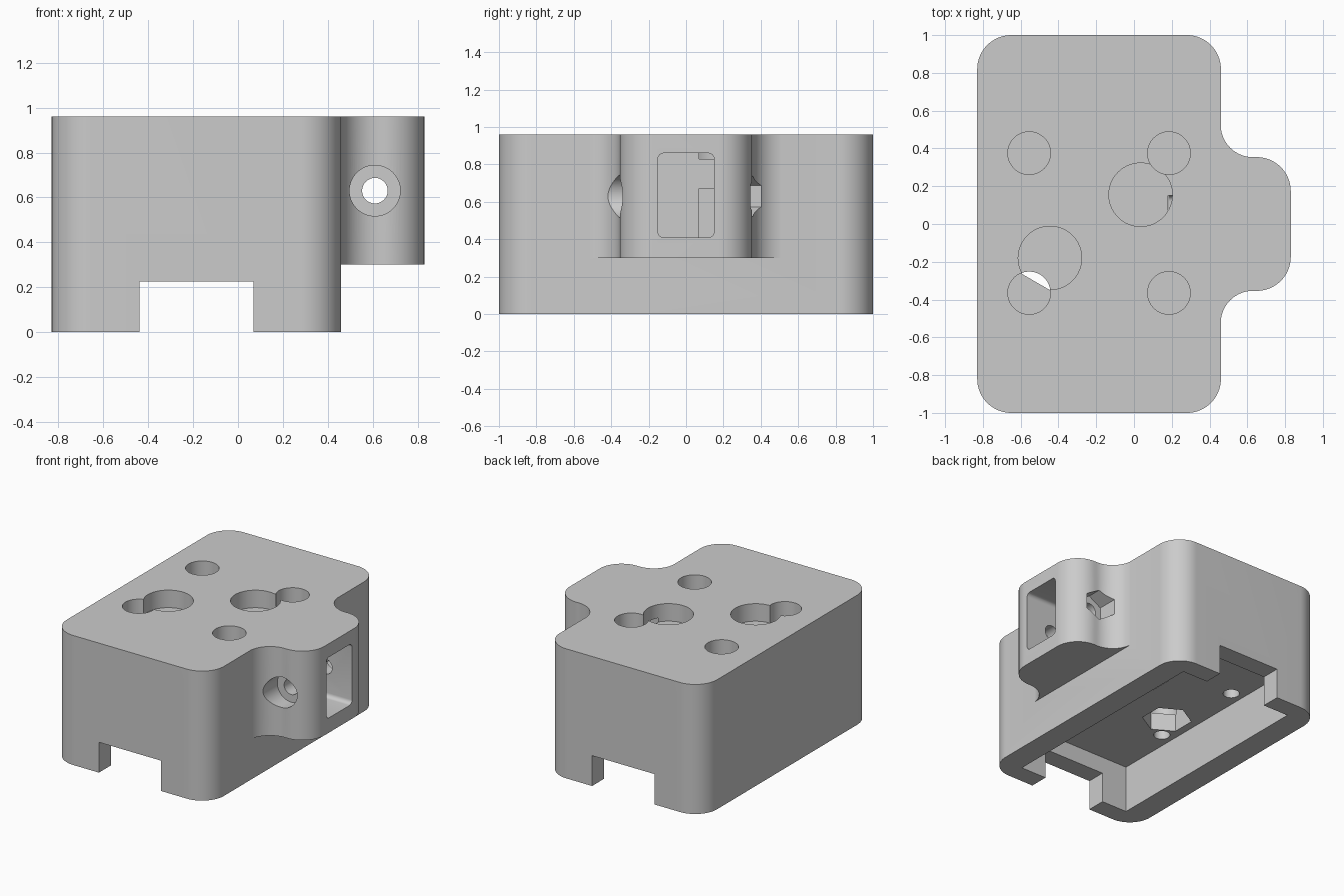
import bpy
import bmesh
from math import cos, sin, pi, radians

cube = bpy.data.objects.get("Cube")
if cube:
    bpy.data.objects.remove(cube, do_unlink=True)

grey = bpy.data.materials.new("light_grey")
grey.use_nodes = True
grey.diffuse_color = (0.6, 0.6, 0.6, 1)
grey.node_tree.nodes["Principled BSDF"].inputs["Base Color"].default_value = (0.6, 0.6, 0.6, 1)


def arc(cx, cy, r, a0, a1, n=20):
    """Points along an arc, angles in degrees."""
    return [(cx + r * cos(radians(a0 + (a1 - a0) * i / n)),
             cy + r * sin(radians(a0 + (a1 - a0) * i / n))) for i in range(n + 1)]


def ring(cx, cy, r, n=64, turn=0.0):
    return [(cx + r * cos(turn + 2 * pi * i / n),
             cy + r * sin(turn + 2 * pi * i / n)) for i in range(n)]


def rounded(x0, x1, y0, y1, r, n=20):
    return (arc(x1 - r, y1 - r, r, 0, 90, n) + arc(x0 + r, y1 - r, r, 90, 180, n)
            + arc(x0 + r, y0 + r, r, 180, 270, n) + arc(x1 - r, y0 + r, r, 270, 360, n))


def box(x0, x1, y0, y1):
    return [(x0, y0), (x1, y0), (x1, y1), (x0, y1)]


def prism(name, points, low, high, axis="z"):
    """Extrude a closed outline along an axis."""
    place = {"z": lambda u, v, w: (u, v, w),
             "y": lambda u, v, w: (u, w, v),
             "x": lambda u, v, w: (w, u, v)}[axis]
    bm = bmesh.new()
    a = [bm.verts.new(place(u, v, low)) for u, v in points]
    b = [bm.verts.new(place(u, v, high)) for u, v in points]
    bm.faces.new(a)
    bm.faces.new(b)
    for i in range(len(points)):
        j = (i + 1) % len(points)
        bm.faces.new((a[i], a[j], b[j], b[i]))
    bmesh.ops.recalc_face_normals(bm, faces=bm.faces)
    mesh = bpy.data.meshes.new(name)
    bm.to_mesh(mesh)
    bm.free()
    mesh.materials.append(grey)
    obj = bpy.data.objects.new(name, mesh)
    bpy.context.collection.objects.link(obj)
    return obj


def combine(target, tool, operation="DIFFERENCE"):
    tool.hide_render = True
    mod = target.modifiers.new(tool.name, "BOOLEAN")
    mod.operation = operation
    mod.solver = "EXACT"
    mod.object = tool
    bpy.context.view_layer.objects.active = target
    bpy.ops.object.modifier_apply(modifier=mod.name)
    bpy.data.objects.remove(tool, do_unlink=True)


TOP = 0.96

# Main block with rounded upright corners
block = prism("mount_block", rounded(-0.83, 0.46, -1, 1, 0.18), 0, TOP)

# Side lug blended into the block by concave fillets
half = arc(0.63, 0.525, 0.171, 180, 270) + arc(0.65, 0.174, 0.18, 90, 0)
lug = [(0.3, 0.525)] + half + [(x, -y) for x, y in reversed(half)] + [(0.3, -0.525)]
combine(block, prism("side_lug", lug, 0.3, TOP), "UNION")

# Underside pocket and the channel running through both ends
combine(block, prism("pocket", box(-0.65, 0.28, -0.86, 0.86), -0.1, 0.35))
combine(block, prism("channel", box(-0.44, 0.07, -1.1, 1.1), -0.1, 0.225))

# Window in the lug
combine(block, prism("window", rounded(-0.15, 0.15, 0.41, 0.86, 0.03, 6), 0.18, 1, "x"))

# Four screw recesses above, with screw holes below a thin web
for x in (-0.555, 0.185):
    for y in (-0.365, 0.375):
        combine(block, prism("head_recess", ring(x, y, 0.113), 0.48, 1.1))
        combine(block, prism("screw_hole", ring(x, y, 0.056, 32), 0.3, 0.47))

# Two wide shallow recesses above hexagonal nut wells
for x, y in ((0.035, 0.155), (-0.445, -0.18)):
    combine(block, prism("round_recess", ring(x, y, 0.168), 0.83, 1.1))
    combine(block, prism("nut_well", ring(x, y, 0.17, 6, pi / 6), 0.3, 0.67))

# Cross screw through the lug: head recess in front, nut recess behind
combine(block, prism("cross_hole", ring(0.61, 0.63, 0.057, 32), -0.5, 0.5, "y"))
combine(block, prism("cross_head", ring(0.61, 0.63, 0.113), -0.6, -0.25, "y"))
combine(block, prism("cross_nut", ring(0.61, 0.63, 0.115, 6, pi / 6), 0.25, 0.6, "y"))

# Smooth curved walls, sharp edges
bpy.ops.object.select_all(action="DESELECT")
block.select_set(True)
bpy.context.view_layer.objects.active = block
bpy.ops.object.shade_smooth_by_angle(angle=radians(25))
